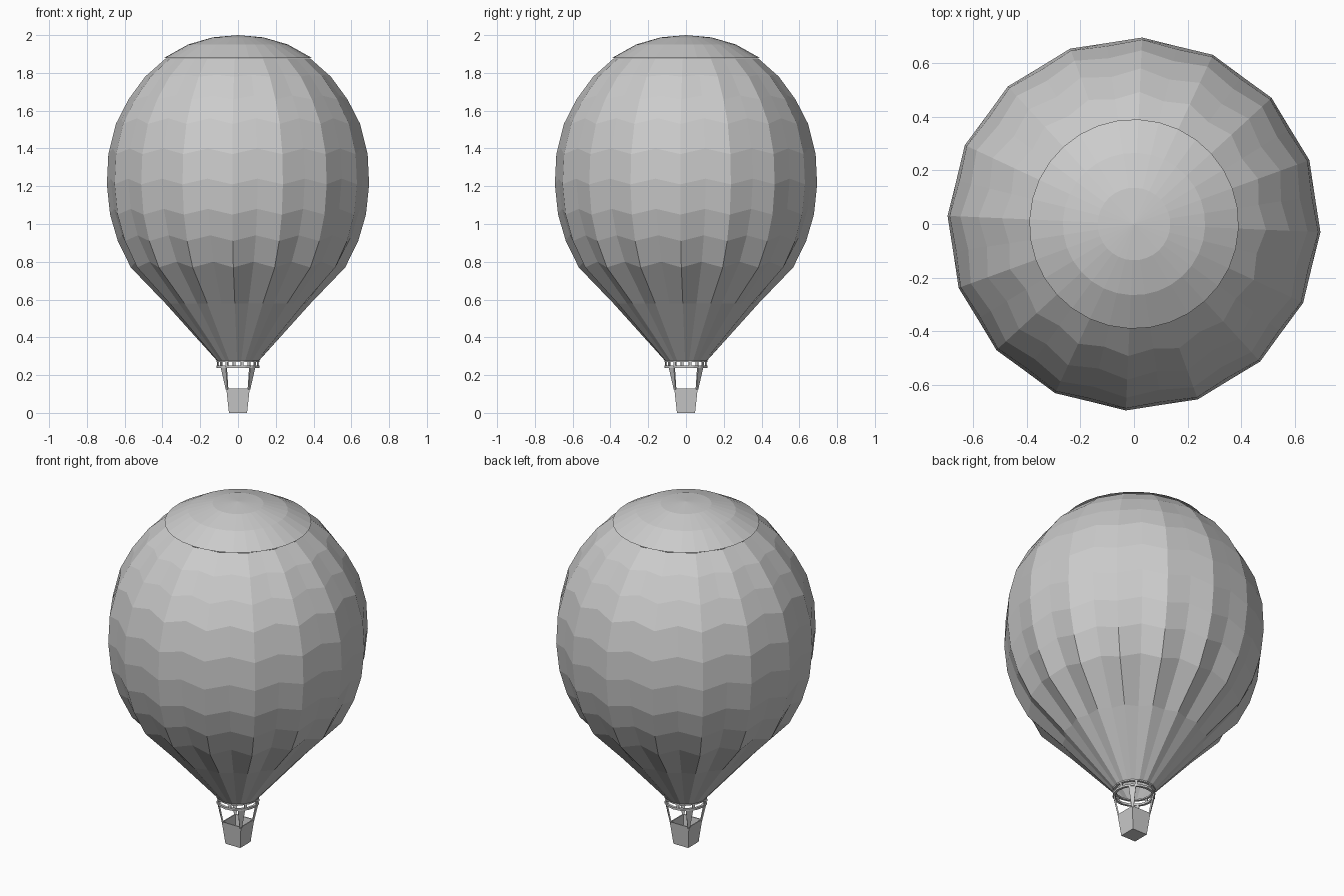
import bpy, bmesh, math
from mathutils import Vector

if "Cube" in bpy.data.objects:
    bpy.data.objects.remove(bpy.data.objects["Cube"])

grey = bpy.data.materials.new("light grey")
grey.diffuse_color = (0.6, 0.6, 0.6, 1)
grey.use_nodes = True
grey.node_tree.nodes["Principled BSDF"].inputs["Base Color"].default_value = grey.diffuse_color


def make(name, verts, faces):
    me = bpy.data.meshes.new(name)
    me.from_pydata(verts, [], faces)
    bm = bmesh.new()
    bm.from_mesh(me)
    bmesh.ops.recalc_face_normals(bm, faces=bm.faces)
    bm.to_mesh(me)
    bm.free()
    me.materials.append(grey)
    ob = bpy.data.objects.new(name, me)
    bpy.context.collection.objects.link(ob)
    return ob


def polar(r, deg, z):
    a = math.radians(deg)
    return (r * math.cos(a), r * math.sin(a), z)


def bridge(rings, n, closed=False):
    """Quads between consecutive rings of n points."""
    last = rings if closed else rings - 1
    return [(i * n + j, i * n + (j + 1) % n,
             (i + 1) % rings * n + (j + 1) % n, (i + 1) % rings * n + j)
            for i in range(last) for j in range(n)]


# Envelope: 16 gores, ridge radius, height, seam radius factor, seam lift
N, TURN = 32, -2.5
rows = [(.11, .275, 1, 0), (.385, .58, .95, 0), (.568, .77, .965, .03),
        (.637, .91, .975, .03), (.678, 1.05, .98, .03), (.695, 1.21, .98, .03),
        (.687, 1.37, .975, .03), (.647, 1.53, .965, .03),
        (.58, 1.66, .955, .02), (.492, 1.78, .955, .01), (.385, 1.875, .98, 0)]
verts = []
for r, z, k, lift in rows:
    for j in range(N):
        seam = j % 2
        verts.append(polar(r * (k if seam else 1), TURN + j * 360 / N,
                           z + (lift if seam else 0)))
make("envelope", verts, bridge(len(rows), N))

# Crown cap
cap = [(.39, 1.88), (.265, 1.95), (.135, 1.988)]
verts = [polar(r, TURN + j * 360 / N, z) for r, z in cap for j in range(N)]
verts.append((0, 0, 2))
faces = bridge(len(cap), N)
faces += [(2 * N + j, 2 * N + (j + 1) % N, 3 * N) for j in range(N)]
make("crown_cap", verts, faces)

# Load ring and mouth ring
for name, r0, r1, z0, z1 in (("load_ring", .1, .114, .238, .25),
                             ("mouth_ring", .1, .114, .27, .278)):
    sec = [(r0, z0), (r1, z0), (r1, z1), (r0, z1)]
    verts = [polar(r, TURN + j * 22.5, z) for r, z in sec for j in range(16)]
    make(name, verts, bridge(4, 16, True))


def bar(name, a, b, side, wa, wb, t):
    """Tapered flat bar from a to b."""
    a, b, side = Vector(a), Vector(b), Vector(side)
    out = (b - a).cross(side).normalized() * t / 2
    verts = [p + side * w * s / 2 + out * o for p, w in ((a, wa), (b, wb))
             for s, o in ((-1, -1), (1, -1), (1, 1), (-1, 1))]
    make(name, verts, bridge(2, 4) + [(0, 1, 2, 3), (4, 5, 6, 7)])


# Short posts between rings, tapered straps to the basket corners
for i in range(8):
    d = 11.25 + i * 45
    bar("ring_post", polar(.107, d, .245), polar(.107, d, .275),
        polar(1, d + 90, 0), .014, .014, .008)
for i in range(4):
    d = 45 + i * 90
    bar("basket_strap", polar(.082, d, .125), polar(.107, d, .245),
        polar(1, d + 90, 0), .012, .04, .008)

# Open tapered basket
sec = [(.048, 0), (.062, .13), (.056, .13), (.044, .012)]
verts = [polar(h * math.sqrt(2), 45 + 90 * j, z) for h, z in sec for j in range(4)]
make("basket", verts, bridge(4, 4) + [(0, 1, 2, 3), (12, 13, 14, 15)])
